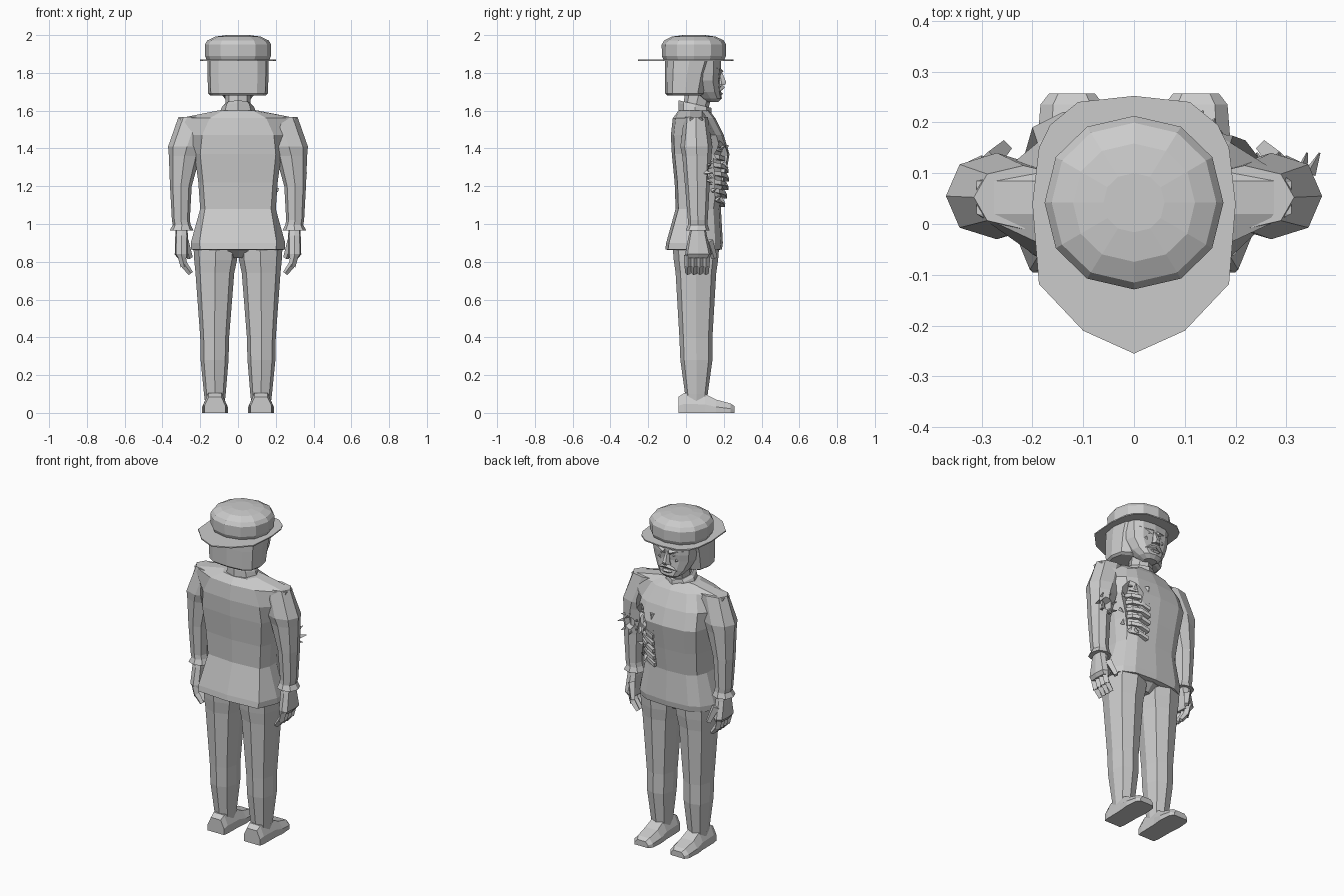
import bpy, bmesh, random
from math import sin, cos, pi, copysign
from mathutils import Vector

random.seed(4)
if "Cube" in bpy.data.objects:
    bpy.data.objects.remove(bpy.data.objects["Cube"])

GREY = (0.6, 0.6, 0.6, 1)
grey = bpy.data.materials.new("plain grey")
grey.use_nodes = True
grey.diffuse_color = GREY
grey.node_tree.nodes["Principled BSDF"].inputs["Base Color"].default_value = GREY


def finish(name, bm):
    bmesh.ops.recalc_face_normals(bm, faces=bm.faces)
    me = bpy.data.meshes.new(name)
    bm.to_mesh(me)
    bm.free()
    me.materials.append(grey)
    ob = bpy.data.objects.new(name, me)
    bpy.context.collection.objects.link(ob)
    return ob


def loft(name, rings, side=1):
    """Skin a stack of point rings and cap both ends."""
    bm = bmesh.new()
    loops = [[bm.verts.new((p[0] * side, p[1], p[2])) for p in r] for r in rings]
    n = len(loops[0])
    for a, b in zip(loops, loops[1:]):
        for i in range(n):
            j = (i + 1) % n
            bm.faces.new((a[i], a[j], b[j], b[i]))
    bm.faces.new(loops[0])
    bm.faces.new(loops[-1])
    return finish(name, bm)


def oval(z, x0, x1, y0, y1, n=8, power=1.0, tilt=0.0):
    """Horizontal ring that fills the given bounds."""
    pts = []
    for i in range(n):
        a = 2 * pi * i / n
        c, s = [copysign(abs(v) ** power, v) if abs(v) > 1e-6 else 0 for v in (cos(a), sin(a))]
        pts.append(((x0 + x1 + (x1 - x0) * c) / 2, (y0 + y1 + (y1 - y0) * s) / 2, z - tilt * s))
    return pts


def bar(name, p, q, r0, r1, n=4, side=1):
    """Tapered rod between two points."""
    p, q = Vector(p), Vector(q)
    d = (q - p).normalized()
    u = d.orthogonal().normalized()
    v = d.cross(u)
    rings = []
    for c, r in ((p, r0), (q, r1)):
        rings.append([c + r * (cos(a) * u + sin(a) * v)
                      for a in [2 * pi * (i + .5) / n for i in range(n)]])
    return loft(name, rings, side)


def cut(ob, cutter):
    m = ob.modifiers.new("tear", "BOOLEAN")
    m.operation, m.object, m.solver = "DIFFERENCE", cutter, "EXACT"
    cutter.hide_render = True
    cutter.hide_set(True)
    cutter.display_type = "WIRE"


# Jacket: height, back y, front y, flat half width, widest half width
def jacket_ring(z, yb, yf, flat, wide):
    m = .05
    half = [(0, yf), (flat * .7, yf - .01), (flat, yf - .04), (wide, m + .035),
            (wide, m - .03), (flat, yb + .015)]
    left = [(-x, y, z) for x, y in half[:0:-1]]
    return [(x, y, z) for x, y in half] + [(0, yb, z)] + left


JACKET = [(.862, -.09, .17, .17, .23), (.865, -.11, .19, .2, .25), (.9, -.105, .195, .205, .25),
          (1.08, -.055, .185, .175, .2), (1.22, -.06, .205, .185, .21), (1.37, -.075, .23, .2, .23),
          (1.47, -.08, .2, .19, .28), (1.56, -.07, .155, .15, .31), (1.6, -.04, .125, .08, .11)]
jacket = loft("jacket", [jacket_ring(*r) for r in JACKET])

# Tear in the jacket with the ribcage showing
tear = loft("jacket_tear_cutter", [oval(z, .18 - w, .19 + w, .2 - w, .24 + w, 7)
            for z, w in ((1.08, .01), (1.15, .05), (1.25, .055), (1.36, .07), (1.46, .015))])
cut(jacket, tear)
for k in range(7):
    z = 1.12 + k * .045
    b = .02 * sin(k / 6 * pi)
    path = [(.07, .195 + b, z - .02), (.12, .185 + b, z), (.165, .155 + b, z + .01), (.19, .1, z + .02)]
    loft("rib", [[(x, y + .012 * s, h + .011 * t) for s, t in ((1, 1), (1, -1), (-1, -1), (-1, 1))]
                 for x, y, h in path])
bar("breastbone", (.08, .17, 1.1), (.08, .2, 1.42), .02, .025)
for k in range(9):
    a = 2 * pi * k / 9
    p = Vector((.165 + .045 * cos(a), .165 - .035 * cos(a), 1.27 + .15 * sin(a)))
    jag = Vector((random.uniform(-.01, .02), .025, random.uniform(-.04, .03)))
    bar("jacket_tatter", p, p + jag, .014, .002, 3)

# Neck and collar
loft("collar", [oval(z, -w, w, -.04, .135, 8, 1, t)
                for z, w, t in ((1.58, .1, .01), (1.62, .085, .02), (1.635, .07, .02))])
loft("neck", [oval(1.6, -.065, .065, -.02, .115), oval(1.72, -.07, .07, .0, .15)])

# Head, hair and face
HEAD = [(1.645, .04, .1, .17), (1.665, .07, .07, .19), (1.7, .1, .03, .185),
        (1.76, .13, .0, .18), (1.8, .135, .0, .185), (1.87, .14, .0, .185)]
loft("head", [oval(z, -w, w, y0, y1, 12, .8) for z, w, y0, y1 in HEAD])
HAIR = [(1.68, .145, -.1, .085), (1.69, .158, -.11, .1), (1.8, .162, -.112, .125), (1.87, .162, -.112, .15)]
loft("hair", [oval(z, -w, w, y0, y1, 12, .65) for z, w, y0, y1 in HAIR])
loft("nose", [oval(1.735, -.028, .028, .16, .21, 6), oval(1.75, -.022, .022, .16, .217, 6),
              oval(1.81, -.01, .01, .16, .19, 6)])
loft("mouth", [oval(z, -w, w, .14, y, 6) for z, w, y in ((1.68, .03, .19), (1.69, .045, .2), (1.7, .03, .19))])
for s, tag in ((1, "left"), (-1, "right")):
    bar(tag + "_brow", (.015, .185, 1.808), (.095, .155, 1.825), .014, .01, 4, s)
    bar(tag + "_moustache", (0, .193, 1.725), (.06, .17, 1.7), .015, .006, 4, s)
    bar(tag + "_cheek", (.045, .165, 1.765), (.1, .125, 1.75), .02, .015, 5, s)
    bar(tag + "_eye", (.035, .175, 1.79), (.075, .16, 1.79), .009, .008, 5, s)

# Helmet with a long back brim
BRIM = [(0, -.255), (.1, -.21), (.187, -.118), (.2, .04), (.187, .15), (.165, .195), (.11, .24), (0, .252)]
outline = BRIM + [(-x, y) for x, y in BRIM[-2:0:-1]]
loft("helmet_brim", [[(x, y, z) for x, y in outline] for z in (1.863, 1.87)])
DOME = [(1.868, .165), (1.89, .175), (1.95, .176), (1.972, .162), (1.992, .12), (2.0, .06)]
loft("helmet_dome", [oval(z, -r, r, .042 - r * .97, .042 + r * .97, 12, .93) for z, r in DOME])

SLEEVE = [(1.567, .12, .315, -.01, .115), (1.41, .17, .37, -.03, .14), (1.36, .2, .366, -.02, .135),
          (1.2, .245, .36, -.005, .125), (1.02, .255, .35, .01, .115), (.995, .25, .345, .01, .115),
          (.965, .235, .362, -.002, .125)]
LEG = [(.87, .0, .235, -.07, .175), (.81, .005, .232, -.065, .17), (.74, .02, .225, -.055, .16),
       (.4, .047, .2, -.035, .14), (.28, .05, .198, -.03, .14), (.1, .065, .18, -.005, .115),
       (.06, .07, .175, 0, .11)]
for s, tag in ((1, "left"), (-1, "right")):
    # Sleeve and hand
    sleeve = loft(tag + "_sleeve", [oval(*r, 8, .9) for r in SLEEVE], s)
    if s == 1:
        torn = bar("sleeve_tear_cutter", (.3, .17, 1.27), (.3, .08, 1.27), .055, .03, 6)
        cut(sleeve, torn)
        bar("arm_bone", (.3, .07, 1.36), (.305, .07, 1.18), .025, .022, 6)
        for k in range(7):
            a = 2 * pi * k / 7
            p = Vector((.3 + .045 * cos(a), .1, 1.27 + .045 * sin(a)))
            bar("sleeve_tatter", p, p + Vector((.02 * cos(a), .04, .02 * sin(a))), .014, .002, 3)
    loft(tag + "_hand", [oval(z, x0, x1, y0, y1, 8, .6) for z, x0, x1, y0, y1 in
         ((1.0, .27, .33, .03, .1), (.94, .265, .332, .015, .11), (.84, .265, .335, -.005, .135),
          (.82, .268, .32, .0, .125))], s)
    for k in range(4):
        y = .01 + k * .032
        bar(tag + "_finger", (.3, y, .835), (.285, y, .775), .021, .019, 4, s)
        bar(tag + "_finger_tip", (.285, y, .785), (.25, y, .738), .019, .014, 4, s)
    bar(tag + "_thumb", (.285, .12, .91), (.255, .15, .82), .024, .016, 4, s)
    # Trouser leg and shoe
    loft(tag + "_trouser_leg", [oval(*r, 8, .8) for r in LEG], s)
    loft(tag + "_shoe", [[(.122 + w, y, 0), (.122 + w, y, h * .45), (.122 + w * .6, y, h),
                          (.122 - w * .6, y, h), (.122 - w, y, h * .45), (.122 - w, y, 0)]
         for y, w, h in ((-.04, .055, .085), (-.01, .06, .105), (.1, .062, .1),
                         (.16, .068, .07), (.235, .062, .05), (.257, .045, .035))], s)
# Seat joining both legs
loft("trouser_seat", [oval(.82, -.05, .05, -.02, .12), oval(.86, -.18, .18, -.065, .165),
                      oval(.88, -.2, .2, -.065, .165)])
